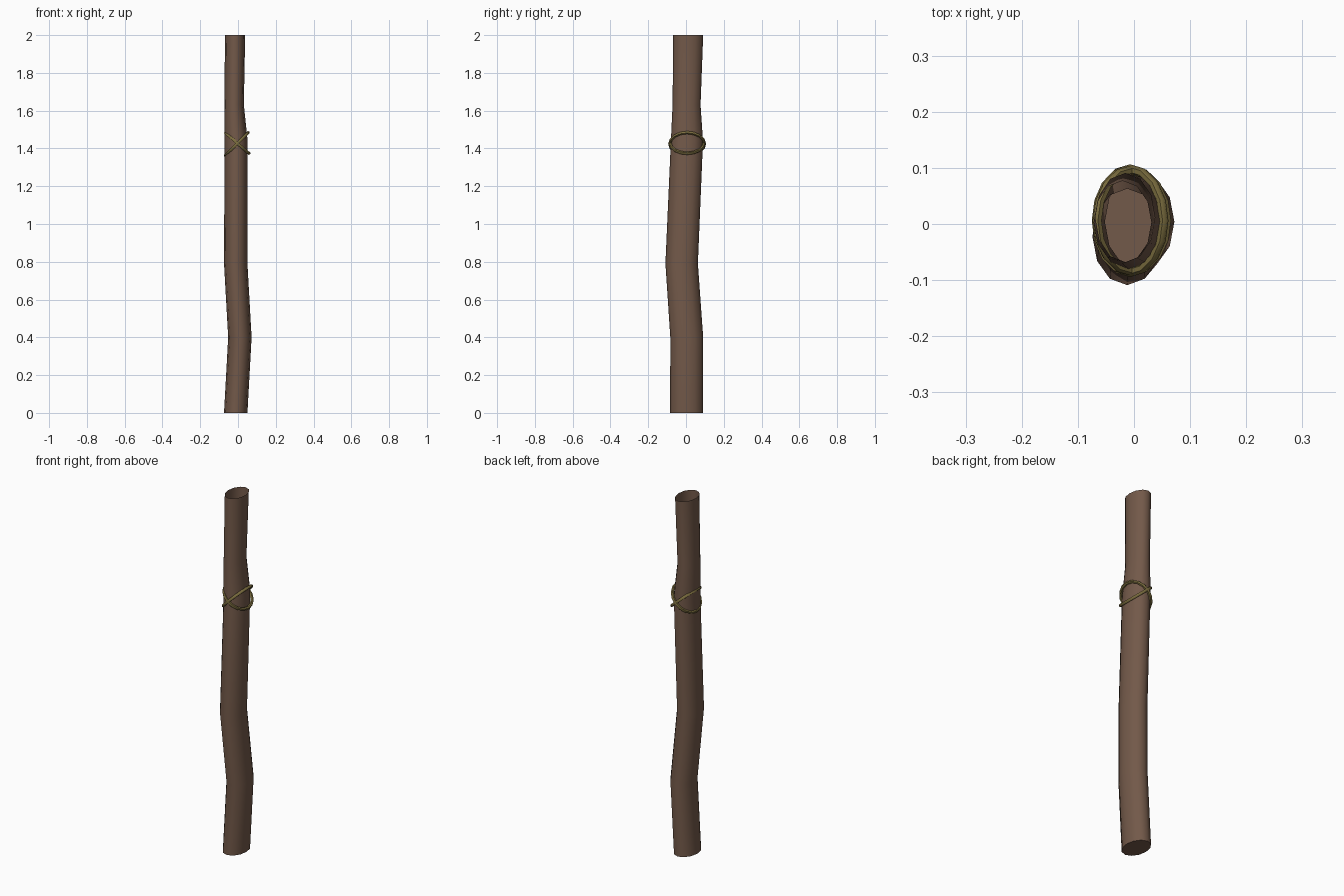
import bpy, bmesh, math
from mathutils import Vector, Matrix

if "Cube" in bpy.data.objects:
    bpy.data.objects.remove(bpy.data.objects["Cube"])


def material(name, color):
    m = bpy.data.materials.new(name)
    m.diffuse_color = (*color, 1)
    m.use_nodes = True
    m.node_tree.nodes["Principled BSDF"].inputs["Base Color"].default_value = m.diffuse_color
    return m


def finish(bm, name, mat, angle):
    bmesh.ops.recalc_face_normals(bm, faces=bm.faces)
    me = bpy.data.meshes.new(name)
    bm.to_mesh(me)
    bm.free()
    ob = bpy.data.objects.new(name, me)
    bpy.context.collection.objects.link(ob)
    me.materials.append(mat)
    bpy.ops.object.select_all(action='DESELECT')
    ob.select_set(True)
    bpy.context.view_layer.objects.active = ob
    bpy.ops.object.shade_smooth_by_angle(angle=math.radians(angle))
    return ob


def bridge(bm, a, b):
    n = len(a)
    for i in range(n):
        j = (i + 1) % n
        bm.faces.new((a[i], a[j], b[j], b[i]))


bark = material("bark", (0.17, 0.10, 0.067))
twine = material("twine", (0.20, 0.155, 0.05))

# Crooked pole: z, x min, x max, y min, y max of each oval section
SECTIONS = [
    (0.00, -0.074, 0.050, -0.084, 0.091),
    (0.40, -0.052, 0.072, -0.083, 0.091),
    (0.79, -0.074, 0.050, -0.109, 0.063),
    (1.44, -0.071, 0.051, -0.080, 0.090),
    (1.63, -0.072, 0.031, -0.071, 0.077),
    (2.00, -0.069, 0.038, -0.068, 0.091),
]
SIDES = 12
bm = bmesh.new()
rings = []
for z, x0, x1, y0, y1 in SECTIONS:
    ring = []
    for i in range(SIDES):
        a = math.tau * i / SIDES
        ring.append(bm.verts.new(((x0 + x1) / 2 + (x1 - x0) / 2 * math.cos(a),
                                  (y0 + y1) / 2 + (y1 - y0) / 2 * math.sin(a), z)))
    rings.append(ring)
for a, b in zip(rings, rings[1:]):
    bridge(bm, a, b)
bm.faces.new(rings[0])  # closed foot, open top
finish(bm, "pole", bark, 50)


# Tilted oval loops of twine, crossing front and back
def twine_loop(name, center, tilt, rx, ry, thick=0.0085, segs=16, sides=6):
    bm = bmesh.new()
    rot = Matrix.Rotation(tilt, 3, 'Y')
    loops = []
    for i in range(segs):
        a = math.tau * i / segs
        p = Vector((rx * math.cos(a), ry * math.sin(a), 0))
        out = Vector((ry * math.cos(a), rx * math.sin(a), 0)).normalized()
        loop = []
        for k in range(sides):
            b = math.tau * k / sides
            q = p + thick * (out * math.cos(b) + Vector((0, 0, 1)) * math.sin(b))
            loop.append(bm.verts.new(rot @ q + Vector(center)))
        loops.append(loop)
    for i in range(segs):
        bridge(bm, loops[i], loops[(i + 1) % segs])
    finish(bm, name, twine, 60)


twine_loop("twine_loop_rising", (-0.007, 0.006, 1.424), -math.radians(45), 0.085, 0.092)
twine_loop("twine_loop_falling", (-0.004, 0.006, 1.428), math.radians(41), 0.082, 0.090)
